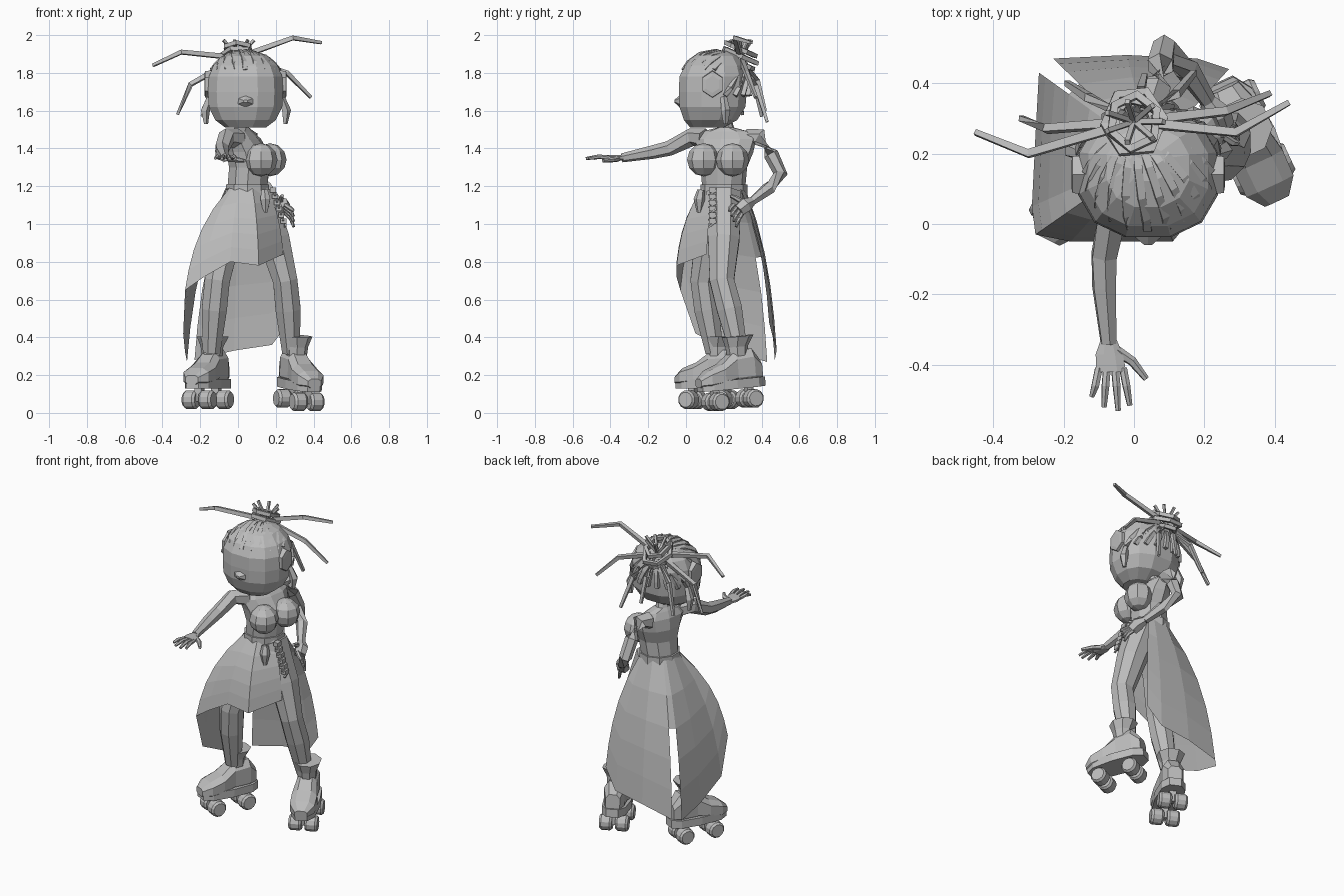
import bpy, bmesh, math
from mathutils import Vector, Matrix

cube = bpy.data.objects.get("Cube")
if cube:
    bpy.data.objects.remove(cube, do_unlink=True)

grey = bpy.data.materials.new("plain_grey")
grey.use_nodes = True
grey.diffuse_color = (0.5, 0.5, 0.5, 1)
grey.node_tree.nodes["Principled BSDF"].inputs["Base Color"].default_value = grey.diffuse_color


def finish(name, bm, recalc=True):
    """Turn a bmesh into a flat shaded object."""
    if recalc:
        bmesh.ops.recalc_face_normals(bm, faces=bm.faces[:])
    mesh = bpy.data.meshes.new(name)
    bm.to_mesh(mesh)
    bm.free()
    mesh.materials.append(grey)
    obj = bpy.data.objects.new(name, mesh)
    bpy.context.collection.objects.link(obj)
    return obj


def loft(name, rings, closed=False, matrix=None):
    """Bridge rings of points, capping the ends or closing the loop."""
    bm = bmesh.new()
    rows = [[bm.verts.new(point) for point in ring] for ring in rings]
    pairs = list(zip(rows, rows[1:]))
    if closed:
        pairs.append((rows[-1], rows[0]))
    for low, high in pairs:
        for i in range(len(low)):
            j = (i + 1) % len(low)
            bm.faces.new((low[i], low[j], high[j], high[i]))
    if not closed:
        bm.faces.new(rows[0])
        bm.faces.new(rows[-1])
    if matrix:
        bm.transform(matrix)
    return finish(name, bm)


def ellipse(center, across, along, sides, power=1.0):
    """Ring of points; a power below one makes it squarer."""
    ring = []
    for i in range(sides):
        a = math.tau * (i + 0.5) / sides
        c, s = math.cos(a), math.sin(a)
        ring.append(Vector(center) + across * math.copysign(abs(c) ** power, c)
                    + along * math.copysign(abs(s) ** power, s))
    return ring


def tube(name, path, radius=None, sides=6, closed=False):
    """Tube through points; each point carries its radius unless one is given."""
    points = [Vector(p[:3]) for p in path]
    count = len(points)
    rings = []
    for i, p in enumerate(points):
        if closed:
            tangent = points[(i + 1) % count] - points[i - 1]
        else:
            tangent = points[min(i + 1, count - 1)] - points[max(i - 1, 0)]
        side = tangent.cross(Vector((0.13, 0.21, 1)))
        if abs(tangent.normalized().z) > 0.8:
            side = tangent.cross(Vector((0, -1, 0)))
        side.normalize()
        up = side.cross(tangent).normalized()
        r = radius or path[i][3]
        rings.append(ellipse(p, side * r, up * r, sides))
    return loft(name, rings, closed)


X, Y, Z = Vector((1, 0, 0)), Vector((0, 1, 0)), Vector((0, 0, 1))

# Torso, turned so that the chest looks towards +x
shoulder_axis = Vector((0.3, 0.95, 0)).normalized()
facing = Vector((0.95, -0.3, 0)).normalized()
torso = [(.05, .20, 1.12, .12, .11), (.05, .2, 1.2, .115, .11), (.06, .2, 1.3, .125, .11),
         (.05, .21, 1.38, .15, .11), (.03, .21, 1.45, .17, .08), (.02, .21, 1.49, .13, .05),
         (.02, .21, 1.51, .045, .04), (.03, .2, 1.56, .04, .04)]
loft("torso", [ellipse((x, y, z), shoulder_axis * w, facing * d, 10) for x, y, z, w, d in torso])
for label, sign in (("left", 1), ("right", -1)):
    bm = bmesh.new()
    bmesh.ops.create_uvsphere(bm, u_segments=8, v_segments=6, radius=0.088)
    bm.transform(Matrix.Translation(Vector((.05, .2, 1.34)) + facing * .10 + shoulder_axis * .08 * sign))
    finish(label + "_breast", bm)
loft("belt", [ellipse((.05, .2, z), shoulder_axis * .125, facing * .12, 10) for z in (1.16, 1.21)])

# Skirt, open towards +x and slit at the back
hem = [(.24, .11, .84), (.11, -.05, .78), (-.04, -.05, .8), (-.18, -.05, .72), (-.28, -.03, .65),
       (-.29, .05, .42), (-.28, .25, .32), (-.27, .43, .27),
       (-.23, .47, .28), (-.02, .48, .33), (.18, .47, .36), (.27, .44, .48)]
slit = 7
spread = (0, .36, .62, .8, .92, 1)
bm = bmesh.new()
columns = []
for x, y, z in hem:
    out = Vector((x - .05, y - .2, 0))
    waist = Vector((.05, .2, 1.19)) + out.normalized() * .117
    columns.append([bm.verts.new((waist.x + (x - waist.x) * f, waist.y + (y - waist.y) * f,
                                  1.19 + (z - 1.19) * i / (len(spread) - 1)))
                    for i, f in enumerate(spread)])
for c, (a, b) in enumerate(zip(columns, columns[1:])):
    for r in range(len(spread) - 1):
        if c != slit or r < 2:
            bm.faces.new((a[r], a[r + 1], b[r + 1], b[r]))
finish("skirt", bm)

# Legs
tube("left_leg", [(.10, .2, 1.16, .1), (.19, .2, .92, .09), (.25, .19, .7, .07),
                  (.265, .23, .55, .072), (.28, .28, .32, .05)], sides=8)
tube("right_leg", [(.02, .18, 1.14, .1), (-.07, .13, .92, .09), (-.11, .09, .7, .072),
                   (-.125, .11, .55, .072), (-.14, .15, .32, .05)], sides=8)


def skate(label, center, direction, pitch):
    """Boot, sole, cuff and four wheels, built with the toe along local +x."""
    matrix = (Matrix.Translation(center) @ Matrix.Rotation(math.atan2(direction[1], direction[0]), 4, 'Z')
              @ Matrix.Rotation(pitch, 4, 'Y'))
    sections = [(-.17, .045, .14, .25), (-.12, .065, .12, .32), (-.02, .065, .12, .31),
                (.06, .08, .12, .25), (.14, .078, .12, .22), (.19, .04, .13, .18)]
    loft(label + "_boot", [ellipse((u, 0, (lo + hi) / 2), Y * w, Z * (hi - lo) / 2, 8, .7)
                           for u, w, lo, hi in sections], matrix=matrix)
    loft(label + "_sole", [ellipse((0, 0, z), X * .19, Y * .082, 10, .7) for z in (.11, .16)], matrix=matrix)
    loft(label + "_cuff", [ellipse((-.05 - lean, 0, z), X * r, Y * r, 8)
                           for z, r, lean in ((.28, .055, 0), (.33, .06, 0), (.385, .085, .01))], matrix=matrix)
    for end, u in (("front", .1), ("rear", -.1)):
        loft(label + "_" + end + "_truck", [ellipse((u, 0, z), X * .025, Y * .03, 4) for z in (.04, .12)],
             matrix=matrix)
        for side, v in (("inner", .048), ("outer", -.048)):
            loft(label + "_" + end + "_" + side + "_wheel",
                 [ellipse((u, v + offset, .05), X * r, Z * r, 12)
                  for offset, r in ((-.038, .04), (-.025, .05), (.025, .05), (.038, .04))], matrix=matrix)


skate("left", (.32, .25, .018), (.13, -.28), .09)
skate("right", (-.16, .125, .02), (-.14, -.28), 0)

# Right arm stretched forward, palm down
tube("right_arm", [(.0, .1, 1.45, .055), (-.06, .03, 1.46, .048), (-.085, -.09, 1.4, .04),
                   (-.085, -.18, 1.38, .036), (-.072, -.34, 1.35, .024)])
loft("right_palm", [ellipse((x, y, 1.35), X * w, Z * .016, 8)
                    for x, y, w in ((-.072, -.33, .025), (-.07, -.37, .042), (-.065, -.42, .046))])
for i, (x, y) in enumerate([(-.12, -.49), (-.085, -.52), (-.045, -.53), (-.012, -.515)]):
    root = -.1 + i * .023
    tube("right_finger", [(root, -.41, 1.35, .012), ((root + x) / 2, -.46, 1.357, .012), (x, y, 1.347, .008)])
tube("right_thumb", [(-.05, -.36, 1.345, .016), (-.005, -.39, 1.34, .014), (.035, -.44, 1.335, .009)])

# Left arm bent back, hand on the hip
tube("left_arm", [(.04, .33, 1.45, .055), (.06, .39, 1.46, .048), (.075, .45, 1.37, .04),
                  (.085, .5, 1.265, .038), (.15, .44, 1.19, .036), (.21, .35, 1.12, .024)])
tube("left_palm", [(.21, .35, 1.12, .024), (.235, .315, 1.1, .042), (.25, .28, 1.07, .036)])
for i in range(4):
    tube("left_finger", [(.25, .3 - i * .016, 1.06 + i * .014, .012),
                         (.28, .28 - i * .016, 1.03 + i * .017, .012),
                         (.295, .265 - i * .012, .985 + i * .028, .008)])
tube("left_thumb", [(.22, .31, 1.11, .016), (.23, .26, 1.14, .013), (.235, .235, 1.15, .009)])

# Pouch and chain hanging from the belt
tube("pouch", [(.14, .08, 1.18, .02), (.145, .07, 1.13, .03), (.145, .07, 1.06, .012)])
for i in range(6):
    x, z = .185 + i * .011, 1.18 - i * .033
    loft("chain_link", [ellipse((x, .14, z + dz), X * .022, Y * .026, 4) for dz in (-.013, .013)])
    tube("chain_pin", [(x + .01, .12, z - .03), (x + .01, .16, z)], .007, 4)

# Head, nose, ear pads and earrings
head = [(1.51, .11, .11, .09), (1.55, .13, .165, .145), (1.62, .14, .2, .18), (1.7, .142, .205, .185),
        (1.78, .145, .2, .185), (1.84, .15, .175, .16), (1.89, .16, .12, .115), (1.915, .17, .05, .05)]
loft("head", [ellipse((.04, y, z), X * w, Y * d, 12, .85) for z, y, w, d in head])
loft("nose", [ellipse((.04, y, 1.65), X * r * 1.5, Z * r, 6) for y, r in ((-.03, .035), (-.06, .008))])
for label, sign in (("left", 1), ("right", -1)):
    loft(label + "_ear_pad", [ellipse((.04 + sign * x, .14, 1.74), Y * r, Z * r * 1.15, 6)
                              for x, r in ((.17, .065), (.215, .06), (.218, .04))])
    tube(label + "_earring", [(.04 + sign * .19, .2, 1.67, .018), (.04 + sign * .215, .21, 1.6, .026),
                              (.04 + sign * .21, .21, 1.53, .012)], sides=5)

# Braided rows running over the skull to the bun
skull = Vector((.04, .148, 1.7))
bun = Vector((0, .29, 1.88))
to_bun = Vector((-.16, .62, .78)).normalized()
for i in range(20):
    a = math.tau * i / 20
    low = .62 if math.sin(a) < .3 else -.1
    start = Vector((math.cos(a), math.sin(a), low)).normalized()
    row = []
    for k in range(6):
        d = start.lerp(to_bun, k / 5).normalized()
        row.append(skull + Vector((d.x * .207, d.y * .19, d.z * .215)))
    tube("hair_row", row, .016, 4)

# Bun of stacked rings with short spikes
for level, r in ((-.03, .06), (.01, .085), (.045, .07)):
    tube("bun_ring", [bun + Vector((math.cos(a) * r, math.sin(a) * r * 1.1, level - math.sin(a) * r * .5))
                      for a in (math.tau * k / 6 + level * 9 for k in range(6))], .016, 4, True)
for i in range(7):
    a = math.tau * i / 7
    way = Vector((math.cos(a), math.sin(a) * .7, 1.1))
    tube("bun_spike", [bun + way * .01, bun + way * .085], .01, 4)

# Long loose locks
locks = [[(-.3, .2, 1.91), (-.45, .26, 1.84)], [(-.25, .27, 1.74), (-.32, .3, 1.58)],
         [(.29, .26, 1.985), (.44, .345, 1.96)], [(.26, .32, 1.8), (.385, .37, 1.67)],
         [(.12, .37, 1.73), (.17, .43, 1.54)], [(-.13, .36, 1.75), (-.19, .4, 1.57)],
         [(.02, .38, 1.76), (.03, .42, 1.6)]]
for bend, tip in locks:
    root = bun.lerp(Vector(bend), .2)
    tube("hair_lock", [(*root, .018), (*bend, .016), (*tip, .011)], sides=4)
